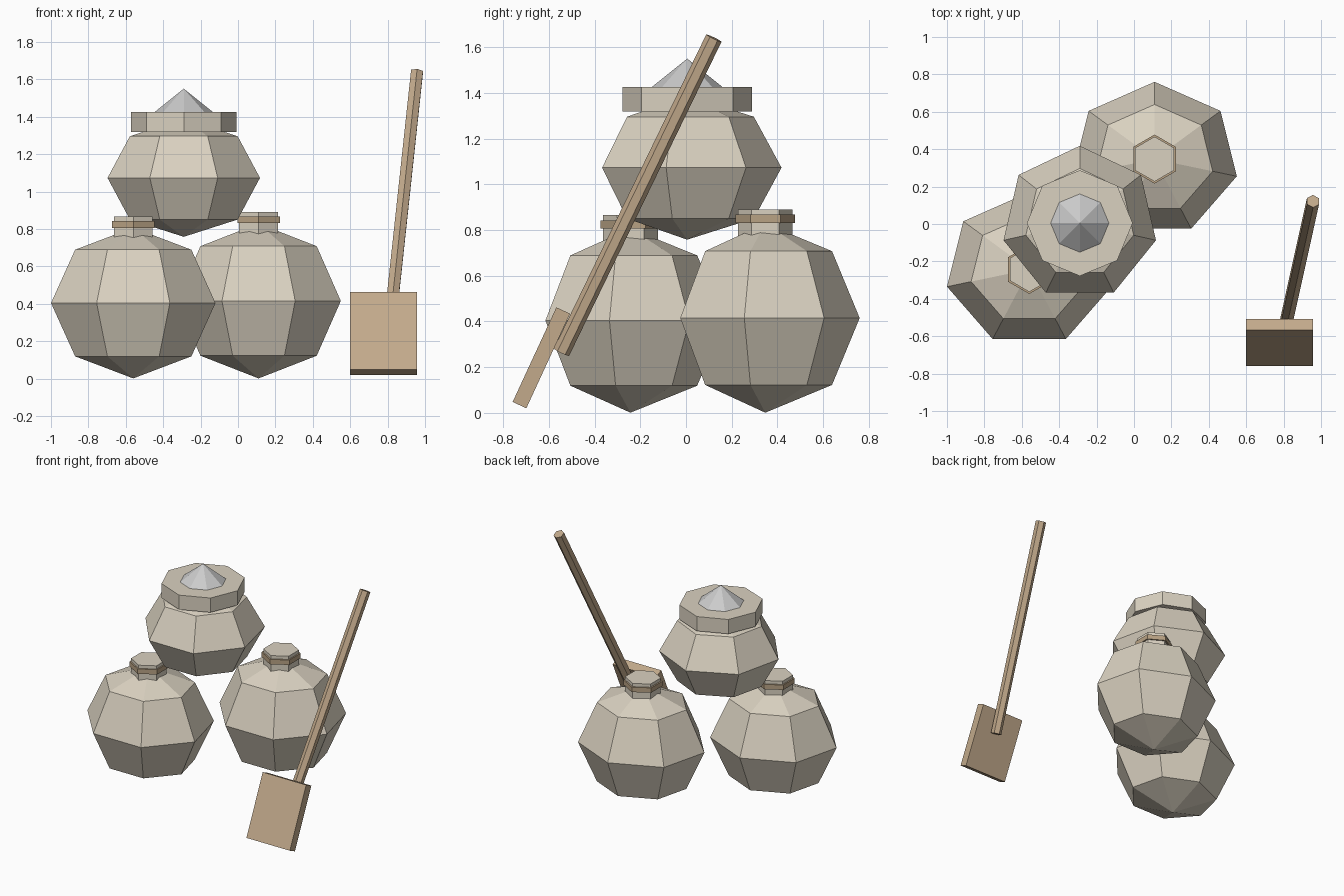
import bpy, bmesh, math
from mathutils import Vector

if "Cube" in bpy.data.objects:
    bpy.data.objects.remove(bpy.data.objects["Cube"])


def material(name, rgb):
    m = bpy.data.materials.new(name)
    m.diffuse_color = (*rgb, 1)
    m.use_nodes = True
    m.node_tree.nodes["Principled BSDF"].inputs["Base Color"].default_value = m.diffuse_color
    return m


CLOTH = material("sackcloth", (0.70, 0.64, 0.53))
ROPE = material("rope", (0.48, 0.36, 0.23))
WOOD = material("wood", (0.54, 0.40, 0.26))
FLOUR = material("flour", (0.90, 0.90, 0.90))


def finish(name, bm, mat, loc):
    bmesh.ops.recalc_face_normals(bm, faces=bm.faces)
    me = bpy.data.meshes.new(name)
    bm.to_mesh(me)
    bm.free()
    me.materials.append(mat)
    ob = bpy.data.objects.new(name, me)
    bpy.context.collection.objects.link(ob)
    ob.location = loc
    return ob


def lathe(name, profile, sides, mat, loc=(0, 0, 0), scale=(1, 1)):
    """Faceted turned shape from (radius, z) pairs; first corner points to +y."""
    bm = bmesh.new()
    rings = []
    for r, z in profile:
        if r == 0:
            rings.append([bm.verts.new((0, 0, z))] * sides)
            continue
        ring = []
        for i in range(sides):
            a = math.pi / 2 + 2 * math.pi * i / sides
            ring.append(bm.verts.new((r * math.cos(a) * scale[0], r * math.sin(a) * scale[1], z)))
        rings.append(ring)
    for lo, hi in zip(rings, rings[1:]):
        for i in range(sides):
            j = (i + 1) % sides
            bm.faces.new(dict.fromkeys((lo[i], lo[j], hi[j], hi[i])))
    for ring, (r, z) in ((rings[0], profile[0]), (rings[-1], profile[-1])):
        if r > 0:
            bm.faces.new(ring)
    return finish(name, bm, mat, loc)


def sack_body(name, loc, rx, ry, rz):
    k = math.sqrt(0.5)
    profile = [(0, -rz), (k, -rz * k), (1, 0), (k, rz * k), (0, rz)]
    return lathe(name, profile, 7, CLOTH, loc, (rx, ry))


# Two tied sacks on the ground, each with a gathered neck and a rope
for side, x, y, z, rz, top in (("left", -0.56, -0.243, 0.404, 0.403, 0.866),
                               ("right", 0.11, 0.347, 0.415, 0.414, 0.891)):
    sack_body(side + "_sack", (x, y, z), 0.451, 0.413, rz)
    lathe(side + "_sack_neck", [(0.12, top - 0.15), (0.12, top)], 6, CLOTH, (x, y, 0))
    lathe(side + "_sack_rope", [(0.131, top - 0.06), (0.131, top - 0.024)], 6, ROPE, (x, y, 0))

# Open sack on top with a rolled rim and a heap of flour
TOP = (-0.29, 0.005, 0)
sack_body("open_sack", (TOP[0], TOP[1], 1.073), 0.418, 0.413, 0.315)
lathe("open_sack_rim", [(0.283, 1.318), (0.283, 1.425)], 8, CLOTH, TOP)
lathe("flour_heap", [(0.157, 1.424), (0, 1.55)], 8, FLOUR, TOP)

# Shovel handle
a, b = Vector((0.809, -0.545, 0.265)), Vector((0.957, 0.122, 1.640))
handle = lathe("shovel_handle", [(0.037, 0), (0.037, (b - a).length)], 6, WOOD, a)
handle.rotation_mode = 'QUATERNION'
handle.rotation_quaternion = Vector((0, 0, 1)).rotation_difference(b - a)

# Shovel blade
bm = bmesh.new()
bmesh.ops.create_cube(bm, size=1)
bmesh.ops.scale(bm, vec=(0.356, 0.066, 0.456), verts=bm.verts)
blade = finish("shovel_blade", bm, WOOD, (0.778, -0.633, 0.241))
blade.rotation_euler.x = math.radians(-24.8)
